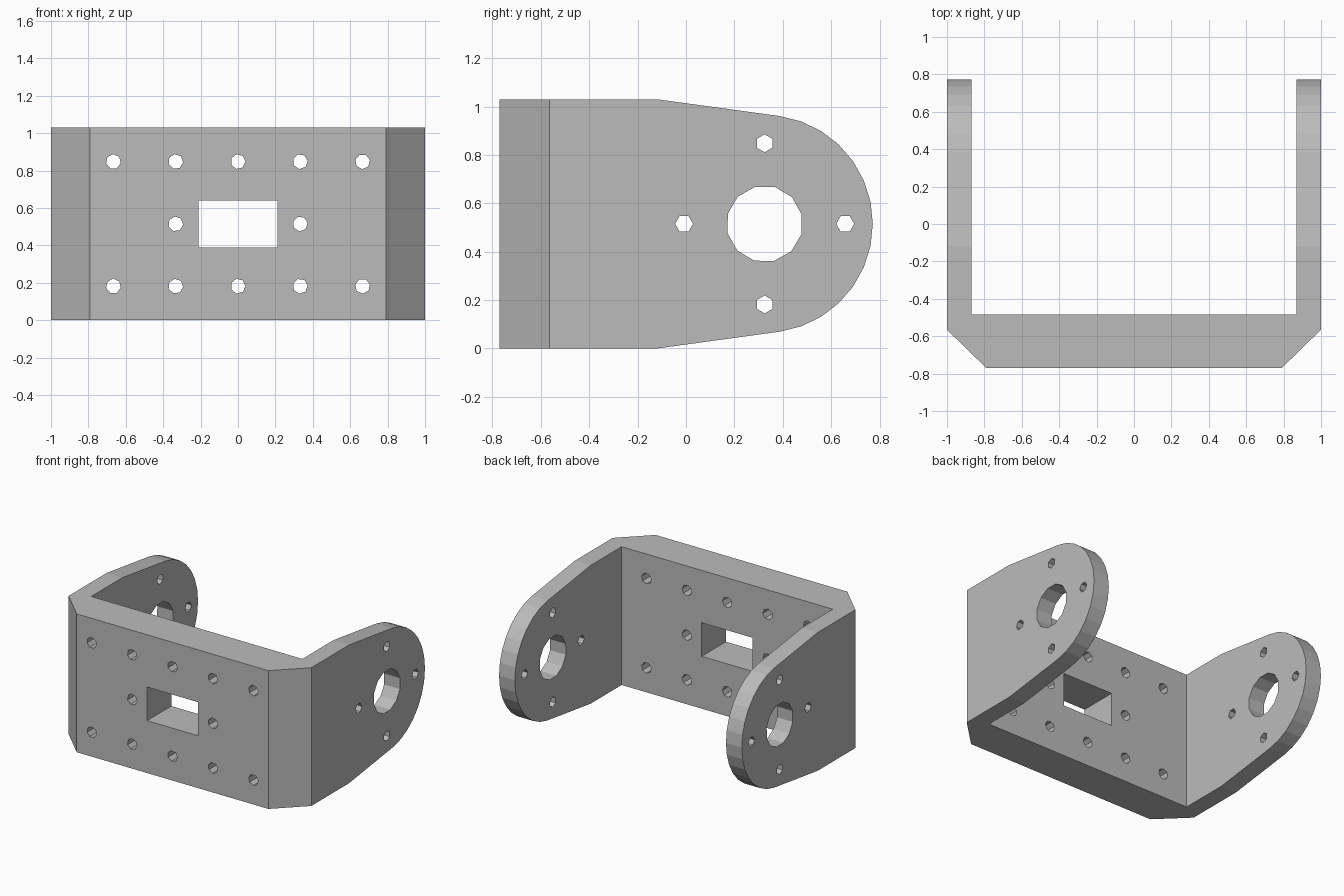
import bpy
import bmesh
from math import cos, sin, pi, radians
from mathutils import Vector

cube = bpy.data.objects.get("Cube")
if cube:
    bpy.data.objects.remove(cube, do_unlink=True)

HEIGHT = 1.03
MID = HEIGHT / 2
PIVOT_Y = 0.325      # centre of the rounded ear ends
PITCH = 0.333        # spacing of the screw holes

metal = bpy.data.materials.new("plain grey")
metal.use_nodes = True
grey = (0.5, 0.5, 0.5, 1)
metal.diffuse_color = grey
metal.node_tree.nodes["Principled BSDF"].inputs["Base Color"].default_value = grey


def prism(bm, points, offset):
    """Extrude a closed outline into a solid."""
    face = bm.faces.new([bm.verts.new(p) for p in points])
    out = bmesh.ops.extrude_face_region(bm, geom=[face])
    verts = [v for v in out["geom"] if isinstance(v, bmesh.types.BMVert)]
    bmesh.ops.translate(bm, verts=verts, vec=Vector(offset))


def ring(u, v, radius, sides, turn=0):
    return [(u + radius * cos(turn + 2 * pi * i / sides),
             v + radius * sin(turn + 2 * pi * i / sides)) for i in range(sides)]


def make_object(name, bm):
    bmesh.ops.recalc_face_normals(bm, faces=bm.faces)
    mesh = bpy.data.meshes.new(name)
    bm.to_mesh(mesh)
    bm.free()
    mesh.materials.append(metal)
    obj = bpy.data.objects.new(name, mesh)
    bpy.context.collection.objects.link(obj)
    return obj


def cut(target, cutter, operation):
    mod = target.modifiers.new(cutter.name, "BOOLEAN")
    mod.operation = operation
    mod.solver = "EXACT"
    mod.object = cutter
    bpy.context.view_layer.objects.active = target
    bpy.ops.object.modifier_apply(modifier=mod.name)
    bpy.data.objects.remove(cutter, do_unlink=True)


# U-shaped channel with chamfered front corners
half = [(0.79, -0.77), (1, -0.565), (1, 0.9), (0.87, 0.9), (0.87, -0.485)]
plan = half + [(-x, y) for x, y in reversed(half)]
bm = bmesh.new()
prism(bm, [(x, y, 0) for x, y in plan], (0, 0, HEIGHT))
bracket = make_object("bracket", bm)

# Side silhouette: tapering ears with rounded ends
arc = []
for i in range(15):
    a = radians(-82 + 164 * i / 14)
    arc.append((PIVOT_Y + 0.447 * cos(a), MID + 0.45 * sin(a)))
side = [(-0.9, -0.1), (-0.12, -0.1), (-0.12, 0)] + arc
side += [(-0.12, HEIGHT), (-0.12, HEIGHT + 0.1), (-0.9, HEIGHT + 0.1)]
bm = bmesh.new()
prism(bm, [(-1.2, y, z) for y, z in side], (2.4, 0, 0))
cut(bracket, make_object("ear_outline", bm), "INTERSECT")

# Pivot bore and four screw holes through both ears
bm = bmesh.new()
bores = [ring(PIVOT_Y, MID, 0.158, 12, 0.25)]
for i in range(4):
    a = i * pi / 2
    bores.append(ring(PIVOT_Y + PITCH * cos(a), MID + PITCH * sin(a), 0.037, 6, a))
for outline in bores:
    prism(bm, [(-1.2, y, z) for y, z in outline], (2.4, 0, 0))

# Window and screw grid through the front plate
window = [(-0.21, 0.39), (0.21, 0.39), (0.21, 0.64), (-0.21, 0.64)]
front = [window]
for row in (-1, 0, 1):
    for col in ((-1, 1) if row == 0 else range(-2, 3)):
        front.append(ring(col * PITCH, MID + row * PITCH, 0.04, 7, col))
for outline in front:
    prism(bm, [(x, -0.9, z) for x, z in outline], (0, 0.6, 0))
cut(bracket, make_object("hole_cutters", bm), "DIFFERENCE")
